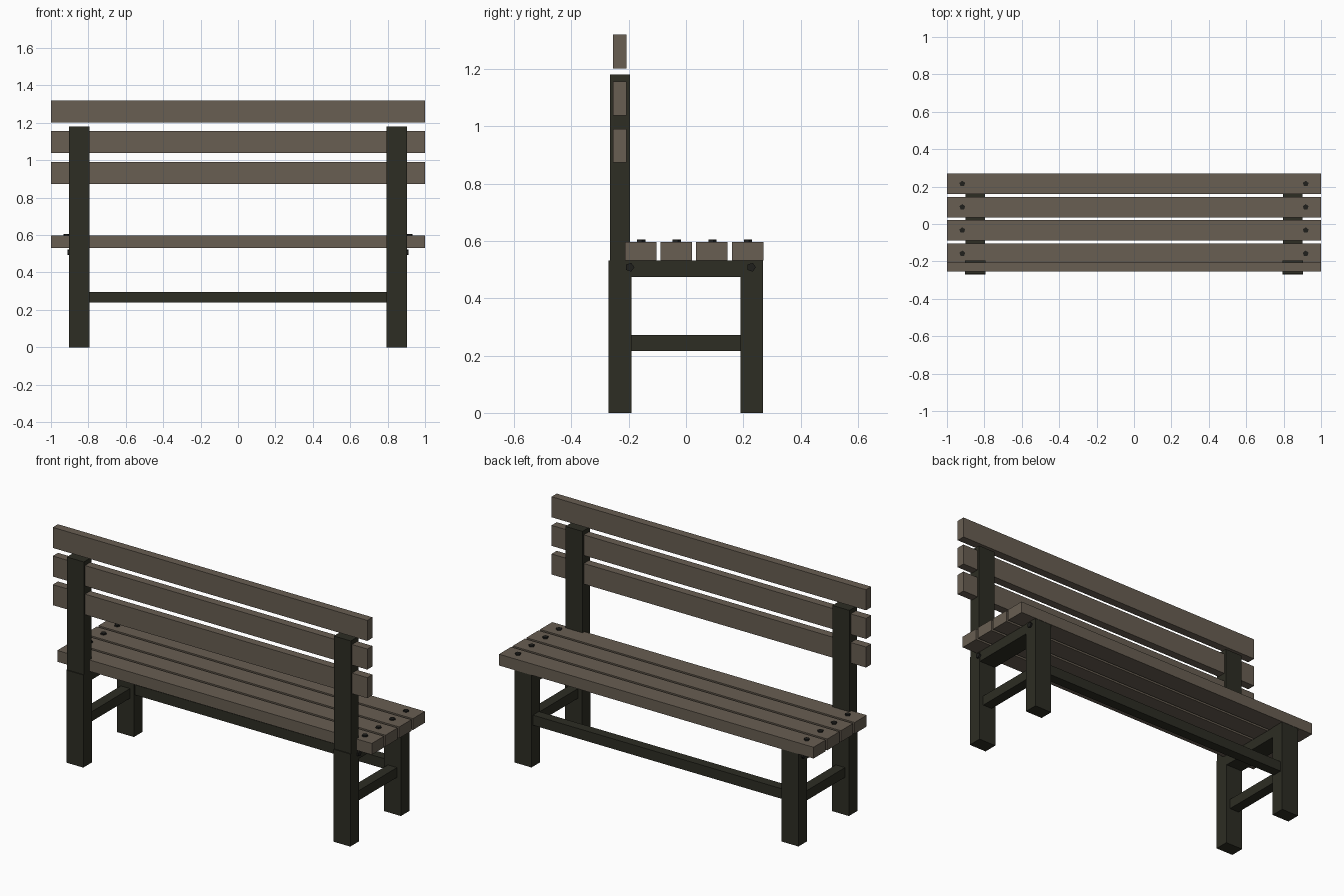
import bpy
from math import pi

if "Cube" in bpy.data.objects:
    bpy.data.objects.remove(bpy.data.objects["Cube"])


def material(name, rgb):
    mat = bpy.data.materials.new(name)
    mat.use_nodes = True
    mat.diffuse_color = (*rgb, 1)
    mat.node_tree.nodes["Principled BSDF"].inputs["Base Color"].default_value = (*rgb, 1)
    return mat


WOOD = material("weathered_wood", (0.138, 0.112, 0.084))
FRAME = material("dark_frame", (0.026, 0.026, 0.017))
BOLT = material("bolt_black", (0.014, 0.014, 0.012))


def box(name, x, y, z, mat):
    """Box spanning the given (min, max) ranges."""
    bpy.ops.mesh.primitive_cube_add(size=1, location=[sum(r) / 2 for r in (x, y, z)])
    ob = bpy.context.object
    ob.name = name
    ob.scale = [r[1] - r[0] for r in (x, y, z)]
    bpy.ops.object.transform_apply(location=False, rotation=False, scale=True)
    ob.data.materials.append(mat)


def bolt(name, location, rotation=(0, 0, 0)):
    bpy.ops.mesh.primitive_cylinder_add(vertices=5, radius=0.016, depth=0.024,
                                        location=location, rotation=rotation)
    ob = bpy.context.object
    ob.name = name
    ob.data.materials.append(BOLT)


# Seat planks and their bolts
for i in range(4):
    y = -0.158 + i * 0.1243
    box(f"seat_plank_{i + 1}", (-1, 1), (y - 0.055, y + 0.055), (0.532, 0.597), WOOD)
    for side, s in (("left", 1), ("right", -1)):
        bolt(f"seat_bolt_{side}_{i + 1}", (s * 0.918, y, 0.593))

# Backrest slats
for i in range(3):
    z = 0.932 + i * 0.1645
    box(f"back_slat_{i + 1}", (-1, 1), (-0.254, -0.207), (z - 0.059, z + 0.059), WOOD)

# End frames
for side, s in (("left", 1), ("right", -1)):
    def span(a, b):
        return tuple(sorted((s * a, s * b)))

    leg_x = span(0.795, 0.903)
    box(f"{side}_backrest_leg", leg_x, (-0.27, -0.19), (0, 0.532), FRAME)
    box(f"{side}_open_side_leg", leg_x, (0.19, 0.268), (0, 0.532), FRAME)
    box(f"{side}_backrest_post", leg_x, (-0.265, -0.195), (0.532, 1.18), FRAME)
    box(f"{side}_seat_rail", span(0.797, 0.901), (-0.19, 0.19), (0.474, 0.532), FRAME)
    box(f"{side}_side_stretcher", span(0.82, 0.878), (-0.19, 0.19), (0.216, 0.272), FRAME)
    for end, y in (("backrest", -0.196), ("open", 0.228)):
        bolt(f"{side}_{end}_frame_bolt", (s * 0.9, y, 0.508), (0, s * pi / 2, 0))

# Long stretcher joining the open-side legs
box("long_stretcher", (-0.795, 0.795), (0.2, 0.255), (0.238, 0.296), FRAME)
